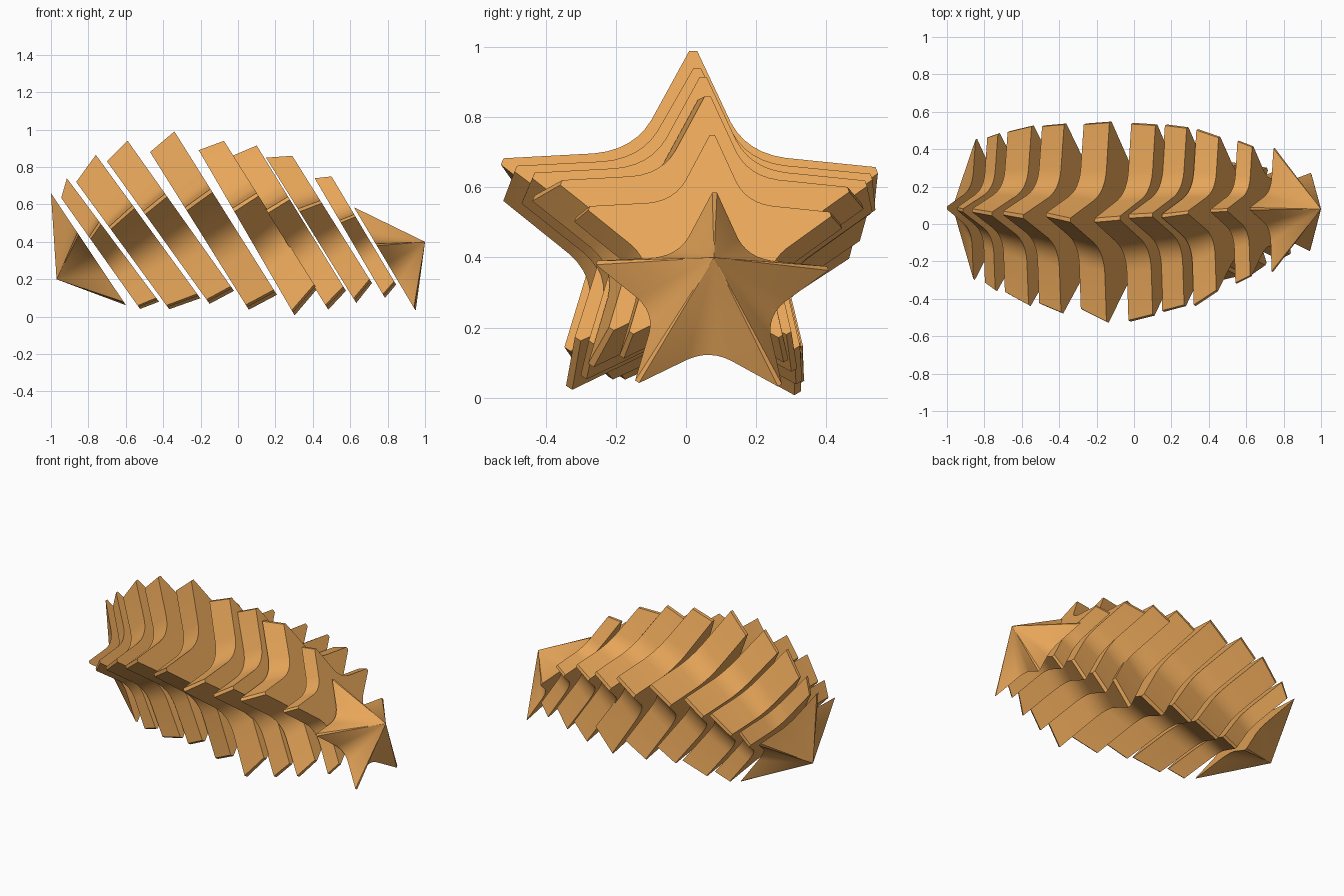
import bpy, bmesh, math
from mathutils import Vector

if "Cube" in bpy.data.objects:
    bpy.data.objects.remove(bpy.data.objects["Cube"])

mat = bpy.data.materials.new("fruit_orange")
mat.diffuse_color = (0.8, 0.38, 0.1, 1)
mat.use_nodes = True
mat.node_tree.nodes["Principled BSDF"].inputs["Base Color"].default_value = mat.diffuse_color

ROLL = 0.028
SPAN = 1 + math.cos(math.radians(36))   # tip-to-foot height of a unit star


def star_profile():
    """Unit five-point star (y, up) with blunt tips and rounded valleys."""
    def polar(r, a):
        return Vector((r * math.sin(a), r * math.cos(a)))
    pts = []
    for k in range(5):
        a = math.radians(72 * k) + ROLL
        tip, nxt = polar(1, a), polar(1, a + math.radians(72))
        valley = polar(0.49, a + math.radians(36))
        side = polar(0.02, a + math.pi / 2)
        pts += [tip - side, tip + side]
        p, q = valley.lerp(tip, 0.3), valley.lerp(nxt, 0.3)
        for i in range(7):
            t = i / 6
            pts.append(p.lerp(valley, t).lerp(valley.lerp(q, t), t))
    return pts


STAR = star_profile()


def section(top, foot, half_width, cy):
    """Star laid in the tilted cutting plane from top tip to foot (x, z)."""
    t, f = Vector((top[0], 0, top[1])), Vector((foot[0], 0, foot[1]))
    up = (t - f) / SPAN
    c = t - up + Vector((0, cy, 0))
    return [c + up * p.y + Vector((0, p.x * half_width / 0.951, 0)) for p in STAR]


def finish(name, bm):
    bmesh.ops.recalc_face_normals(bm, faces=bm.faces)
    me = bpy.data.meshes.new(name)
    bm.to_mesh(me)
    bm.free()
    me.materials.append(mat)
    ob = bpy.data.objects.new(name, me)
    bpy.context.collection.objects.link(ob)
    bpy.ops.object.select_all(action='DESELECT')
    ob.select_set(True)
    bpy.context.view_layer.objects.active = ob
    bpy.ops.object.shade_smooth_by_angle(angle=math.radians(30))


def make_slice(name, left, right):
    bm = bmesh.new()
    a = [bm.verts.new(p) for p in section(*left)]
    b = [bm.verts.new(p) for p in section(*right)]
    n = len(a)
    for i in range(n):
        j = (i + 1) % n
        bm.faces.new((a[i], a[j], b[j], b[i]))
    bm.faces.new(a)
    bm.faces.new(b)
    finish(name, bm)


def make_end(name, base, apex):
    bm = bmesh.new()
    a = [bm.verts.new(p) for p in section(*base)]
    tip = bm.verts.new(apex)
    for i in range(len(a)):
        bm.faces.new((a[i], a[(i + 1) % len(a)], tip))
    bm.faces.new(a)
    finish(name, bm)


# Pointed ends
make_end("left_end", ((-1.0, 0.66), (-0.605, 0.07), 0.375, 0.075), (-0.97, 0.09, 0.2))
make_end("right_end", ((0.62, 0.585), (0.945, 0.04), 0.33, 0.072), (1.0, 0.08, 0.4))

# Slices: left face, right face as (top, foot, half width, centre y)
SLICES = [
    (((-0.945, 0.635), (-0.53, 0.05), 0.39, 0.07), ((-0.915, 0.74), (-0.43, 0.09), 0.42, 0.06)),
    (((-0.865, 0.72), (-0.375, 0.05), 0.43, 0.06), ((-0.76, 0.865), (-0.21, 0.11), 0.48, 0.04)),
    (((-0.70, 0.83), (-0.16, 0.08), 0.475, 0.045), ((-0.59, 0.94), (-0.03, 0.15), 0.505, 0.025)),
    (((-0.47, 0.88), (0.05, 0.05), 0.495, 0.035), ((-0.34, 0.99), (0.2, 0.13), 0.535, 0.005)),
    (((-0.21, 0.89), (0.295, 0.02), 0.528, 0.005), ((-0.075, 0.94), (0.415, 0.16), 0.508, 0.017)),
    (((-0.03, 0.86), (0.475, 0.05), 0.498, 0.027), ((0.10, 0.915), (0.57, 0.15), 0.475, 0.035)),
    (((0.15, 0.85), (0.625, 0.085), 0.47, 0.03), ((0.29, 0.86), (0.71, 0.19), 0.41, 0.05)),
    (((0.41, 0.74), (0.78, 0.11), 0.38, 0.06), ((0.50, 0.75), (0.84, 0.18), 0.345, 0.065)),
]
for i, (left, right) in enumerate(SLICES):
    make_slice(f"star_slice_{i + 1}", left, right)
